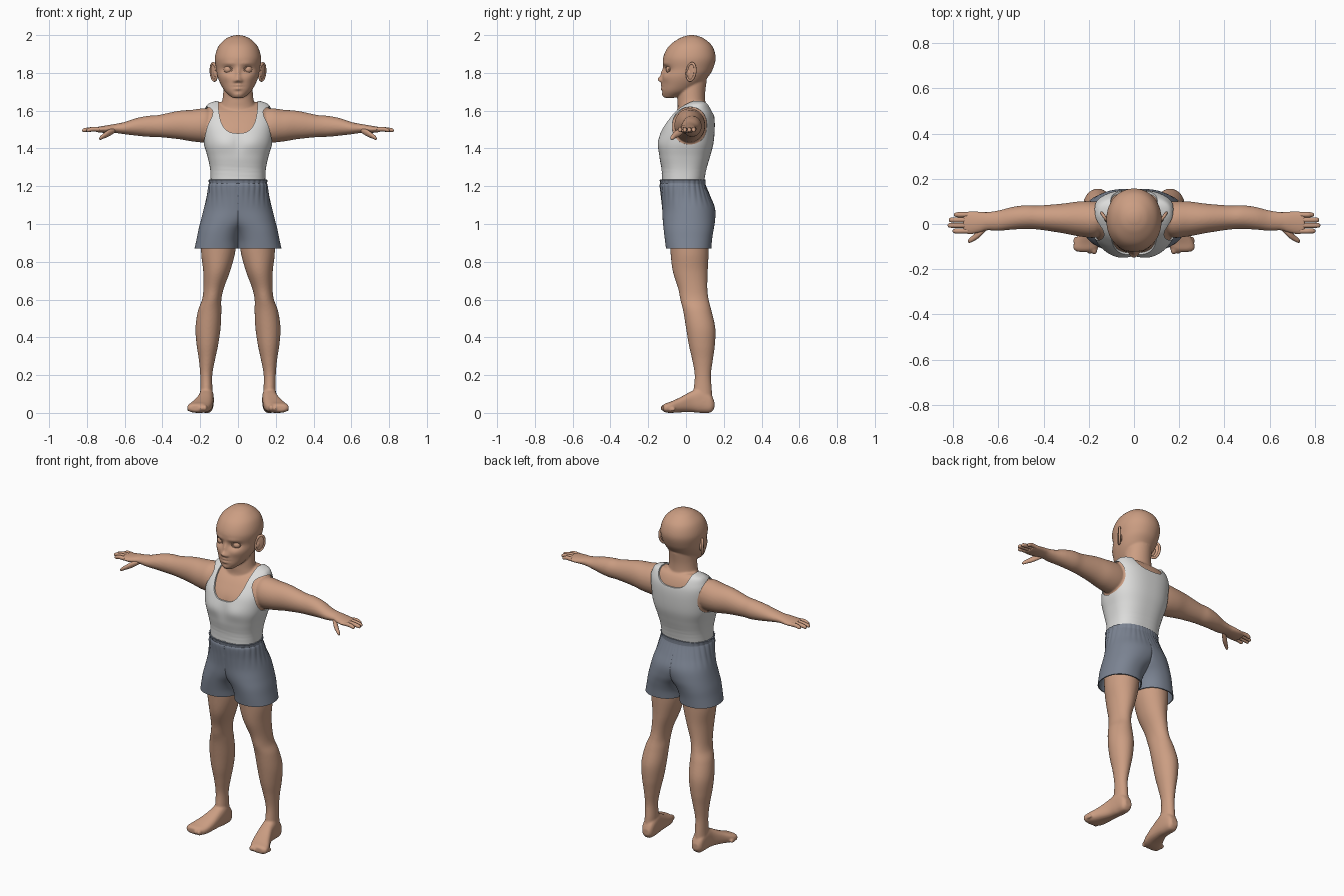
import bpy, bmesh, math
from mathutils import Matrix, Vector

cube = bpy.data.objects.get("Cube")
if cube:
    bpy.data.objects.remove(cube, do_unlink=True)


def material(name, rgb):
    m = bpy.data.materials.new(name)
    m.use_nodes = True
    m.diffuse_color = (*rgb, 1)
    m.node_tree.nodes["Principled BSDF"].inputs["Base Color"].default_value = (*rgb, 1)
    return m


skin = material("skin", (0.60, 0.34, 0.225))
white = material("white cotton", (0.72, 0.72, 0.71))
grey = material("blue grey cloth", (0.20, 0.23, 0.29))


def smooth_rows(rows, sub):
    # Catmull-Rom interpolation between the section rows
    out, last = [], len(rows) - 1
    for i in range(last):
        quad = [rows[max(i - 1, 0)], rows[i], rows[i + 1], rows[min(i + 2, last)]]
        for k in range(sub):
            t = k / sub
            out.append([b + 0.5 * t * (c - a + t * (2*a - 5*b + 4*c - d + t * (3*(b - c) + d - a)))
                        for a, b, c, d in zip(*quad)])
    return out + [list(rows[-1])]


def loft(bm, axis, rows, power=2, seg=40, sub=6, cap=True, clip=False, mirror=False):
    # each row: position on the axis, then the extents on the two other axes
    for side in ((1, -1) if mirror else (1,)):
        rings = []
        for s, a0, a1, b0, b1 in smooth_rows(rows, sub):
            ring = []
            for j in range(seg):
                t = math.tau * j / seg
                c, d = math.cos(t), math.sin(t)
                a = (a0 + a1) / 2 + (a1 - a0) / 2 * math.copysign(abs(c) ** (2 / power), c)
                b = (b0 + b1) / 2 + (b1 - b0) / 2 * math.copysign(abs(d) ** (2 / power), d)
                p = {"x": (s, a, b), "y": (a, s, b), "z": (a, b, s)}[axis]
                x = max(p[0], 0) if clip else p[0]
                ring.append(bm.verts.new((side * x, p[1], p[2])))
            rings.append(ring)
        for r, q in zip(rings, rings[1:]):
            for j in range(seg):
                k = (j + 1) % seg
                bm.faces.new((r[j], r[k], q[k], q[j]))
        if cap:
            bm.faces.new(rings[0])
            bm.faces.new(rings[-1])


def blob(bm, place, scale):
    for side in (1, -1):
        m = Matrix.Diagonal((side, 1, 1, 1)) @ place @ Matrix.Diagonal((*scale, 1))
        bmesh.ops.create_uvsphere(bm, u_segments=24, v_segments=16, radius=1, matrix=m)


def hoop(bm, place, ry, rz, thick, n=32, k=8):
    for side in (1, -1):
        v = []
        for i in range(n):
            t = math.tau * i / n
            for j in range(k):
                u = math.tau * j / k
                p = place @ Vector((thick * math.sin(u), (ry + thick * math.cos(u)) * math.cos(t),
                                    (rz + thick * math.cos(u)) * math.sin(t)))
                v.append(bm.verts.new((side * p.x, p.y, p.z)))
        for i in range(n):
            for j in range(k):
                a, b, jn = i * k, (i + 1) % n * k, (j + 1) % k
                bm.faces.new((v[a + j], v[b + j], v[b + jn], v[a + jn]))


def sculpt(bm, strokes):
    # soft pushes along y on the front, mirrored in x
    for v in bm.verts:
        if v.co.y < -0.02:
            v.co.y += sum(dy * math.exp(-((abs(v.co.x) - x) / rx) ** 2 - ((v.co.z - z) / rz) ** 2)
                          for x, z, rx, rz, dy in strokes)


def finish(name, bm, mat):
    bmesh.ops.recalc_face_normals(bm, faces=bm.faces)
    mesh = bpy.data.meshes.new(name)
    bm.to_mesh(mesh)
    bm.free()
    mesh.materials.append(mat)
    ob = bpy.data.objects.new(name, mesh)
    bpy.context.collection.objects.link(ob)
    return ob


def bake(ob, angle=50):
    # apply the modifiers, then shade smooth with sharp creases
    deps = bpy.context.evaluated_depsgraph_get()
    mesh = bpy.data.meshes.new_from_object(ob.evaluated_get(deps))
    ob.modifiers.clear()
    ob.data = mesh
    bpy.ops.object.select_all(action="DESELECT")
    ob.select_set(True)
    bpy.context.view_layer.objects.active = ob
    bpy.ops.object.shade_smooth_by_angle(angle=math.radians(angle))


# torso and head sections
torso = [(1.10, -.135, .135, -.10, .10), (1.205, -.137, .137, -.12, .086), (1.28, -.14, .14, -.122, .10),
         (1.35, -.154, .154, -.134, .12), (1.42, -.174, .174, -.137, .138), (1.50, -.182, .182, -.12, .145),
         (1.56, -.181, .181, -.083, .143), (1.60, -.17, .17, -.047, .132), (1.63, -.15, .15, 0, .115),
         (1.645, -.11, .11, .03, .095)]
pecs = [(.075, 1.43, .06, .045, -.009), (0, 1.43, .02, .06, .005)]
skull = [(1.668, -.03, .03, -.115, -.06), (1.70, -.067, .067, -.127, .03), (1.74, -.092, .092, -.127, .085),
         (1.78, -.108, .108, -.126, .118), (1.82, -.115, .115, -.117, .142), (1.88, -.122, .122, -.121, .157),
         (1.94, -.104, .104, -.092, .14), (1.98, -.065, .065, -.04, .098), (1.996, -.03, .03, 0, .06),
         (2.0, -.006, .006, .024, .036)]
face = [(0, 1.765, .016, .013, -.022), (0, 1.80, .012, .03, -.013), (.016, 1.757, .009, .008, -.011),
        (.052, 1.818, .026, .016, .015), (.045, 1.85, .035, .01, -.005), (0, 1.734, .025, .006, -.008),
        (0, 1.716, .02, .007, -.009), (0, 1.726, .03, .003, .007), (0, 1.702, .02, .007, .004),
        (.06, 1.775, .025, .02, -.004), (0, 1.682, .025, .012, -.005)]
arm = [(.12, -.03, .09, 1.45, 1.59), (.17, -.06, .10, 1.432, 1.612), (.24, -.055, .10, 1.437, 1.605),
       (.32, -.04, .09, 1.45, 1.598), (.42, -.025, .082, 1.46, 1.577), (.48, -.022, .083, 1.462, 1.572),
       (.54, -.025, .075, 1.468, 1.56), (.60, -.03, .06, 1.475, 1.54), (.65, -.028, .053, 1.482, 1.53),
       (.68, -.037, .055, 1.483, 1.525), (.72, -.045, .056, 1.483, 1.518), (.757, -.042, .053, 1.488, 1.512)]
leg = [(.06, .135, .205, .035, .14), (.12, .135, .20, .04, .137), (.20, .136, .20, .046, .132),
       (.28, .122, .207, .033, .142), (.36, .105, .219, .015, .153), (.45, .092, .225, 0, .155),
       (.54, .088, .212, -.015, .135), (.60, .088, .19, -.03, .12), (.66, .075, .183, -.042, .113),
       (.75, .042, .184, -.07, .115), (.85, .015, .195, -.082, .12), (.95, .01, .188, -.088, .122),
       (1.05, .01, .14, -.085, .11)]
foot = [(.15, .145, .185, .025, .06), (.13, .132, .20, .002, .10), (.08, .128, .205, 0, .135),
        (.03, .13, .213, .004, .115), (-.03, .135, .238, .003, .083), (-.08, .146, .264, 0, .06),
        (-.11, .162, .268, .003, .05), (-.123, .185, .25, .012, .04)]

# skin: all body parts fused into one soft surface
bm = bmesh.new()
loft(bm, "z", skull, 2.1, seg=128, sub=10)
sculpt(bm, face)
chest = bmesh.new()
loft(chest, "z", torso, 2.5, seg=64)
sculpt(chest, pecs)
part = bpy.data.meshes.new("chest_part")
chest.to_mesh(part)
chest.free()
bm.from_mesh(part)
bpy.data.meshes.remove(part)
loft(bm, "z", [(1.56, -.10, .10, -.06, .11), (1.61, -.098, .098, -.045, .108), (1.65, -.084, .084, -.045, .102),
               (1.70, -.078, .078, -.045, .102), (1.76, -.075, .075, -.04, .11)])
loft(bm, "x", arm, mirror=True)
loft(bm, "z", leg, mirror=True)
loft(bm, "y", foot, 2.6, mirror=True)
for i in range(5):
    size = .018 - .0017 * i
    blob(bm, Matrix.Translation((.176 + .021 * i, -.115 + .0025 * i * i, size + .008)), (size * .75, .02, size))
body = finish("body", bm, skin)
mod = body.modifiers.new("fuse", "REMESH")
mod.mode, mod.voxel_size = "VOXEL", .0055
mod = body.modifiers.new("soften", "SMOOTH")
mod.factor, mod.iterations = .5, 4
bake(body, 80)

# fingers and thumbs
bm = bmesh.new()
for y, tip in ((-.031, .803), (-.006, .825), (.018, .82), (.041, .797)):
    rows = [(x, y - r, y + r, z - r, z + r) for x, z, r in
            ((.735, 1.501, .011), (.77, 1.502, .0115), (tip - .012, 1.497, .0105),
             (tip - .003, 1.495, .007), (tip, 1.495, .002))]
    loft(bm, "x", rows, seg=16, sub=4, mirror=True)
thumb = ((.65, -.012, 1.497, .012), (.685, -.042, 1.481, .018), (.71, -.062, 1.467, .014),
         (.728, -.073, 1.456, .0105), (.735, -.077, 1.452, .003))
loft(bm, "x", [(x, y - r, y + r, z - r, z + r) for x, y, z, r in thumb], seg=16, sub=4, mirror=True)
bake(finish("fingers", bm, skin), 80)

# ears
bm = bmesh.new()
place = (Matrix.Translation((.128, .027, 1.805)) @ Matrix.Rotation(math.radians(-35), 4, "Z")
         @ Matrix.Rotation(math.radians(-10), 4, "X"))
hoop(bm, place, .026, .046, .007)
blob(bm, place, (.006, .027, .047))
blob(bm, place @ Matrix.Translation((-.004, -.012, -.01)), (.013, .018, .026))
bake(finish("ears", bm, skin), 80)

# eyes and eyelids
bm = bmesh.new()
blob(bm, Matrix.Translation((.052, -.082, 1.818)), (.024, .024, .022))
place = Matrix.Translation((.052, -.097, 1.818)) @ Matrix.Rotation(math.radians(112), 4, "Z")
hoop(bm, place, .024, .013, .0035)
bake(finish("eyes", bm, skin), 80)

# tank top with neckline and armholes cut out
bm = bmesh.new()
g = .007
loft(bm, "z", [(z + .006, a - g, b + g, c - g, d + g) for z, a, b, c, d in torso[1:]], 2.5, seg=96, sub=8)
sculpt(bm, pecs)
for v in bm.verts:
    fade = max(0, 1 - abs(v.co.z - 1.25) / .07)
    v.co.y *= 1 + .012 * fade * math.sin(v.co.z * 260 + v.co.x * 14)
shirt = finish("tank_top", bm, white)
cutters = []
for name, axis, rows, power, both in (
        ("front_neckline", "y", [(-.3, -.104, .104, 1.48, 1.86), (.062, -.104, .104, 1.48, 1.86)], 2.8, False),
        ("back_neckline", "y", [(.05, -.105, .105, 1.572, 1.78), (.3, -.105, .105, 1.572, 1.78)], 2.8, False),
        ("armholes", "x", [(.12, -.07, .108, 1.424, 1.617), (.3, -.08, .12, 1.415, 1.625)], 2.2, True)):
    bm = bmesh.new()
    loft(bm, axis, rows, power, seg=48, sub=1, mirror=both)
    cutter = finish(name, bm, white)
    cutter.hide_render = True
    mod = shirt.modifiers.new(name, "BOOLEAN")
    mod.operation, mod.solver, mod.object = "DIFFERENCE", "EXACT", cutter
    cutters.append(cutter)
bake(shirt)
for cutter in cutters:
    bpy.data.objects.remove(cutter, do_unlink=True)

# shorts with gathered waist and open legs
bm = bmesh.new()
loft(bm, "z", [(.87, .004, .224, -.10, .128), (.92, 0, .213, -.106, .132), (.97, -.025, .203, -.112, .14),
               (1.02, -.08, .19, -.117, .148), (1.08, -.14, .175, -.12, .148), (1.14, -.158, .16, -.126, .125),
               (1.20, -.15, .15, -.133, .10), (1.215, -.146, .146, -.13, .097), (1.235, -.15, .15, -.134, .098)],
     2.2, seg=144, cap=False, clip=True, mirror=True)
for v in bm.verts:
    gather = min(max((v.co.z - 1.08) / .1, 0), 1) * .013
    k = 1 + gather * math.sin(30 * math.atan2(v.co.y, abs(v.co.x)))
    v.co.x, v.co.y = v.co.x * k, v.co.y * k
shorts = finish("shorts", bm, grey)
mod = shorts.modifiers.new("cloth", "SOLIDIFY")
mod.thickness, mod.offset = .006, -1
bake(shorts)
